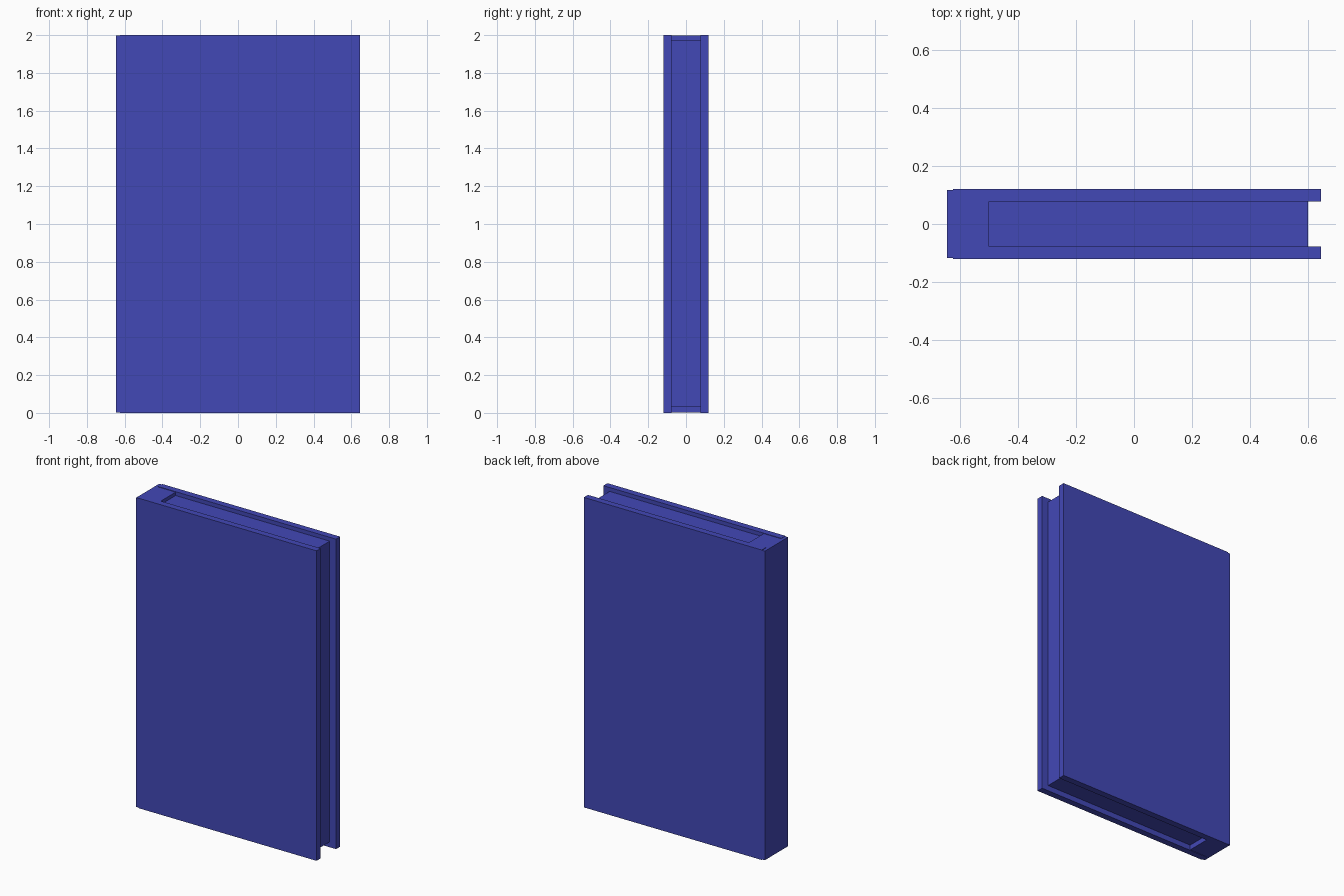
import bpy

if "Cube" in bpy.data.objects:
    bpy.data.objects.remove(bpy.data.objects["Cube"])

blue = bpy.data.materials.new("book_blue")
blue.diffuse_color = (0.055, 0.065, 0.47, 1)
blue.use_nodes = True
blue.node_tree.nodes["Principled BSDF"].inputs["Base Color"].default_value = blue.diffuse_color


def box(name, low, high):
    """Axis-aligned box between two corners."""
    centre = [(a + b) / 2 for a, b in zip(low, high)]
    bpy.ops.mesh.primitive_cube_add(size=1, location=centre)
    ob = bpy.context.object
    ob.name = name
    ob.scale = [b - a for a, b in zip(low, high)]
    bpy.ops.object.transform_apply(location=False, rotation=False, scale=True)
    ob.data.materials.append(blue)
    return ob


# Cover boards, front and back
box("front_cover", (-0.625, -0.12, 0), (0.645, -0.078, 2))
box("back_cover", (-0.625, 0.078, 0), (0.645, 0.12, 2))

# Spine block, a hair smaller than the boards
box("spine", (-0.645, -0.118, 0.003), (-0.5, 0.118, 1.997))

# Page block, recessed at top, bottom and fore edge
box("pages", (-0.5, -0.078, 0.035), (0.6, 0.078, 1.975))
